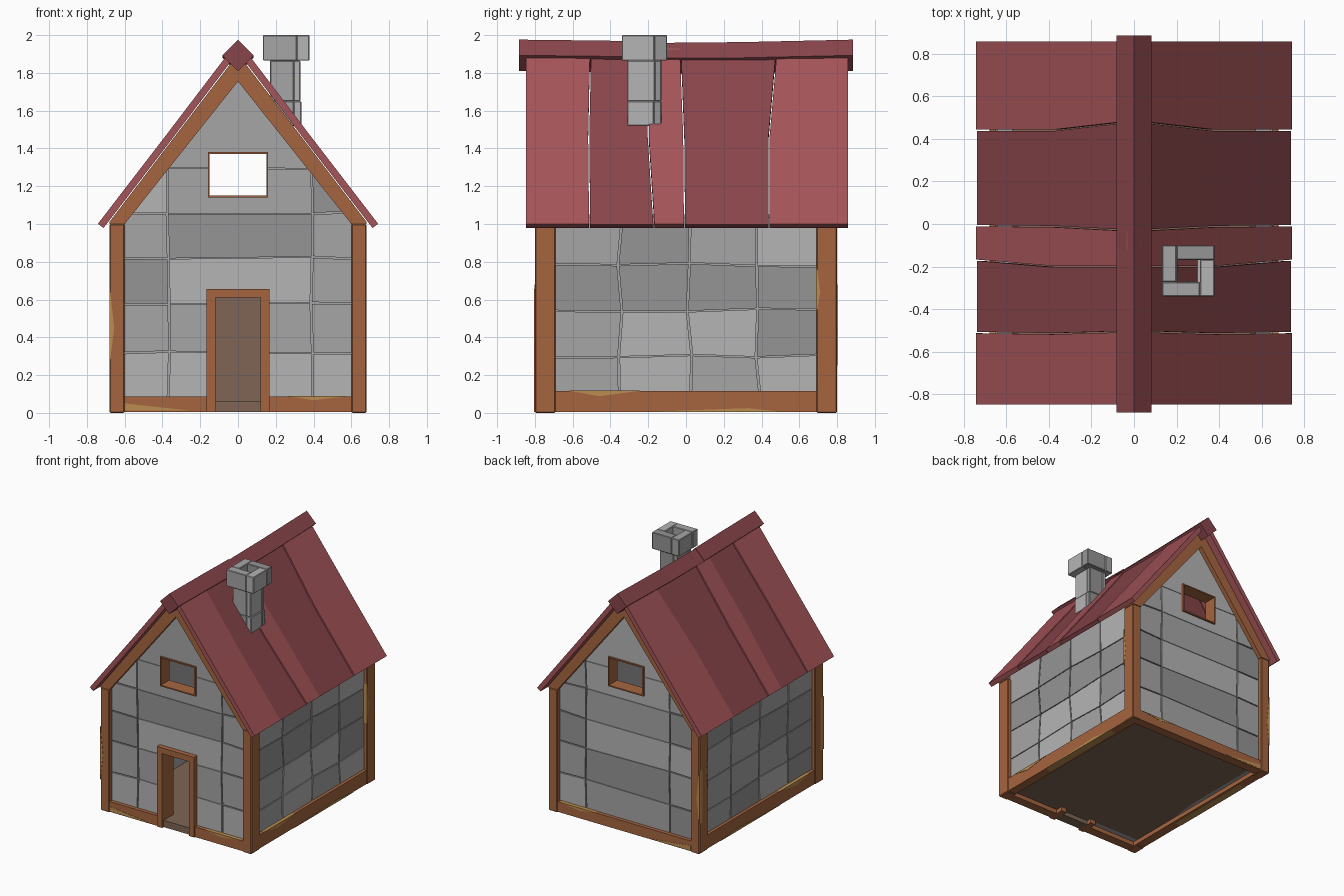
import bpy, bmesh, random
from math import pi
from mathutils import Vector, Matrix

if "Cube" in bpy.data.objects:
    bpy.data.objects.remove(bpy.data.objects["Cube"])

random.seed(4)


def material(name, rgb):
    m = bpy.data.materials.new(name)
    m.diffuse_color = (*rgb, 1)
    m.use_nodes = True
    m.node_tree.nodes["Principled BSDF"].inputs["Base Color"].default_value = m.diffuse_color
    return m


WOOD = material("wood", (0.38, 0.13, 0.05))
CHIP = material("cut_wood", (0.50, 0.27, 0.08))
FLOOR = material("floor_wood", (0.21, 0.13, 0.09))
RED = material("roof_red", (0.37, 0.09, 0.10))
DARK_RED = material("roof_dark_red", (0.25, 0.06, 0.07))
STONES = [material("stone_%d" % i, (v, v, v)) for i, v in enumerate((0.30, 0.38, 0.46))]
GREY = STONES[1]


def finish(name, bm, mats):
    bmesh.ops.recalc_face_normals(bm, faces=bm.faces)
    me = bpy.data.meshes.new(name)
    bm.to_mesh(me)
    bm.free()
    for m in mats:
        me.materials.append(m)
    ob = bpy.data.objects.new(name, me)
    bpy.context.collection.objects.link(ob)
    return ob


def loft(name, loops, mat):
    """Closed solid through equal-length vertex loops."""
    bm = bmesh.new()
    rings = [[bm.verts.new(p) for p in loop] for loop in loops]
    n = len(rings[0])
    for a, b in zip(rings, rings[1:]):
        for i in range(n):
            bm.faces.new((a[i], a[(i + 1) % n], b[(i + 1) % n], b[i]))
    bm.faces.new(rings[0])
    bm.faces.new(rings[-1])
    return finish(name, bm, [mat])


def prism_y(name, pts, y0, y1, mat):
    return loft(name, [[(x, y, z) for x, z in pts] for y in (y0, y1)], mat)


def prism_x(name, pts, x0, x1, mat):
    return loft(name, [[(x, y, z) for y, z in pts] for x in (x0, x1)], mat)


def box(name, x0, x1, y0, y1, z0, z1, mat, bevel=0.0):
    ob = prism_y(name, [(x0, z0), (x1, z0), (x1, z1), (x0, z1)], y0, y1, mat)
    if bevel:
        b = ob.modifiers.new("bevel", 'BEVEL')
        b.width, b.segments = bevel, 1
    return ob


def cut(ob, cutters):
    bpy.context.view_layer.objects.active = ob
    for c in cutters:
        m = ob.modifiers.new("hole", 'BOOLEAN')
        m.operation, m.solver, m.object = 'DIFFERENCE', 'EXACT', c
        bpy.ops.object.modifier_apply(modifier=m.name)


def clip(poly, a, b, c):
    """Keep the part of a 2D polygon where a*u + b*v <= c."""
    out = []
    for p, q in zip(poly, poly[1:] + poly[:1]):
        dp, dq = a * p[0] + b * p[1] - c, a * q[0] + b * q[1] - c
        if dp <= 0:
            out.append(p)
        if dp * dq < 0:
            out.append(p + (q - p) * (dp / (dp - dq)))
    return out


def stone_wall(name, us, vs, dist, angle, wob, gable=False):
    """Grid of chamfered blocks, made facing -y, then turned into place."""
    def jit(vals, i):
        return random.uniform(-wob, wob) if 0 < i < len(vals) - 1 else 0
    grid = [[Vector((u + jit(us, i), v + jit(vs, j))) for j, v in enumerate(vs)]
            for i, u in enumerate(us)]
    bm = bmesh.new()
    for i in range(len(us) - 1):
        for j in range(len(vs) - 1):
            poly = [grid[i][j], grid[i + 1][j], grid[i + 1][j + 1], grid[i][j + 1]]
            if gable:
                poly = clip(clip(poly, 1.267, 1, 1.80), -1.267, 1, 1.80)
            if len(poly) < 3:
                continue
            c = sum(poly, Vector((0, 0))) / len(poly)
            if max((p - c).length for p in poly) < 0.06:
                continue
            poly = [p + (c - p).normalized() * 0.006 for p in poly]
            front = [bm.verts.new((p.x, -dist + 0.01, p.y)) for p in poly]
            back = [bm.verts.new((p.x, -dist + 0.035, p.y)) for p in poly]
            f = bm.faces.new(front)
            faces = [f, bm.faces.new(back[::-1])]
            for k in range(len(poly)):
                l = (k + 1) % len(poly)
                faces.append(bm.faces.new((front[l], front[k], back[k], back[l])))
            faces += bmesh.ops.inset_individual(bm, faces=[f], thickness=0.007, depth=0.01)['faces']
            shade = random.randrange(3)
            for g in faces:
                g.material_index = shade
    bm.transform(Matrix.Rotation(angle, 4, 'Z'))
    return finish(name, bm, STONES)


# cutters for the window openings and the doorway
window_cut = box("window_cutter", -0.16, 0.16, -1, 1, 1.14, 1.38, GREY)
door_cut = box("door_cutter", -0.13, 0.13, -1, -0.5, 0.03, 0.62, GREY)

# gable walls: backing slab, stone facing, window lining
pent = [(-0.64, 0.04), (0.64, 0.04), (0.64, 1.0), (0, 1.82), (-0.64, 1.0)]
for side, s, ang in (("front", -1, 0), ("back", 1, pi)):
    holes = [window_cut] + ([door_cut] if s < 0 else [])
    cut(prism_y(side + "_wall", pent, s * 0.68, s * 0.755, GREY), holes)
    us = [-0.64, -0.37, 0.39, 0.64]
    cut(stone_wall(side + "_stones", us, [0.05, 0.32, 0.58, 0.82, 1.06, 1.29, 1.82],
                   0.775, ang, 0.008, True), holes)
    for n, x0, x1, z0, z1 in (("left", -0.16, -0.15, 1.14, 1.38), ("right", 0.15, 0.16, 1.14, 1.38),
                              ("sill", -0.15, 0.15, 1.14, 1.15), ("head", -0.15, 0.15, 1.37, 1.38)):
        box("%s_window_%s" % (side, n), x0, x1, s * 0.67, s * 0.778, z0, z1, WOOD)
    # rafters along the gable, base beam
    for m in (-1, 1):
        prism_y(side + "_rafter", [(m * 0.60, 1.0), (m * 0.68, 1.0), (m * 0.68, 1.012),
                                   (0, 1.90), (0, 1.755)], s * 0.70, s * 0.80, WOOD)
        box(side + "_corner_post", m * 0.60, m * 0.68, s * 0.69, s * 0.80, 0, 1.0, WOOD, 0.006)
        if s < 0:
            box("front_base_beam", m * 0.16, m * 0.61, -0.795, -0.72, 0.005, 0.088, WOOD)
for c in (window_cut, door_cut):
    bpy.data.objects.remove(c)
box("back_base_beam", -0.61, 0.61, 0.72, 0.795, 0.005, 0.088, WOOD)
box("back_wall_lining", -0.56, 0.56, 0.665, 0.678, 0.06, 1.0, FLOOR)

# side walls and their base beams
for side, m in (("left", -1), ("right", 1)):
    box(side + "_wall", m * 0.57, m * 0.64, -0.74, 0.74, 0.04, 1.05, GREY)
    stone_wall(side + "_stones", [-0.72, -0.35, 0.02, 0.38, 0.72],
               [0.08, 0.30, 0.54, 0.78, 1.04], 0.66, m * pi / 2, 0.014)
    box(side + "_base_beam", m * 0.60, m * 0.675, -0.70, 0.70, 0.005, 0.117, WOOD)

# lighter chips in the timber
for s in (-1, 1):
    ya, yb = s * 0.74, s * 0.797
    prism_y("base_chip", [(0.26, 0.089), (0.40, 0.067), (0.58, 0.089)], ya, yb, CHIP)
    prism_y("base_chip", [(-0.60, 0.012), (-0.60, 0.05), (-0.25, 0.012)], ya, yb, CHIP)
    prism_y("post_chip", [(-0.681, 0.25), (-0.655, 0.45), (-0.681, 0.68)], s * 0.76, s * 0.802, CHIP)
    xa, xb = s * 0.62, s * 0.678
    prism_x("side_base_chip", [(-0.62, 0.118), (-0.46, 0.088), (-0.24, 0.118)], xa, xb, CHIP)
    prism_x("side_base_chip", [(-0.25, 0.004), (0.33, 0.025), (0.52, 0.004)], xa, xb, CHIP)
    prism_x("side_post_chip", [(0.687, 0.5), (0.71, 0.64), (0.687, 0.82)], xa, s * 0.681, CHIP)

# floor, door frame and sill
box("floor", -0.62, 0.62, -0.75, 0.75, 0.04, 0.06, FLOOR)
box("door_sill", -0.12, 0.12, -0.785, -0.70, 0.005, 0.06, FLOOR)
for m in (-1, 1):
    box("door_post", m * 0.12, m * 0.168, -0.805, -0.66, 0.005, 0.61, WOOD)
box("door_lintel", -0.168, 0.168, -0.805, -0.66, 0.61, 0.657, WOOD)

# roof planks: seams given at ridge, middle and eave, mirrored on both slopes
seams = [(-0.85, -0.85, -0.85), (-0.505, -0.515, -0.51), (-0.20, -0.20, -0.17),
         (-0.03, -0.012, -0.008), (0.48, 0.44, 0.44), (0.86, 0.86, 0.86)]
slope = [(0.03, 1.928), (0.38, 1.468), (0.74, 1.0)]
for k, (a, b) in enumerate(zip(seams, seams[1:])):
    lift = 0.006 * (k % 2 == 0)
    for m in (-1, 1):
        loops = []
        for (x, z), y0, y1 in zip(slope, a, b):
            xo, zo = x + 0.797 * (lift - 0.004), z + 0.605 * (lift - 0.004)
            xi, zi = x - 0.797 * 0.035, z - 0.605 * 0.035
            y0, y1 = y0 + 0.003, y1 - 0.003
            loops.append([(m * xo, y0, zo), (m * xo, y1, zo), (m * xi, y1, zi), (m * xi, y0, zi)])
        loft("roof_plank", loops, DARK_RED if k in (1, 3) else RED)


# sagging ridge beam in two lengths
def diamond(y, zc, r=0.083):
    return [(0, y, zc + r), (r, y, zc), (0, y, zc - r), (-r, y, zc)]


loft("ridge_front", [diamond(-0.885, 1.893), diamond(-0.45, 1.888), diamond(-0.12, 1.882)], DARK_RED)
loft("ridge_back", [diamond(-0.12, 1.878, 0.081), diamond(0.3, 1.880), diamond(0.885, 1.893)], DARK_RED)


# chimney: rings of four blocks around an open flue
def block_ring(name, x0, x1, y0, y1, z0, z1, t):
    for i, r in enumerate(((x0, x1 - t, y0, y0 + t), (x1 - t, x1, y0, y1 - t),
                           (x0 + t, x1, y1 - t, y1), (x0, x0 + t, y0 + t, y1))):
        box(name, *r, z0, z1, STONES[(i + 1) % 3], 0.004)


block_ring("chimney_lower", 0.17, 0.335, -0.31, -0.13, 1.52, 1.65, 0.04)
block_ring("chimney_upper", 0.17, 0.33, -0.31, -0.13, 1.65, 1.865, 0.035)
block_ring("chimney_cap", 0.132, 0.378, -0.34, -0.10, 1.865, 2.0, 0.068)
